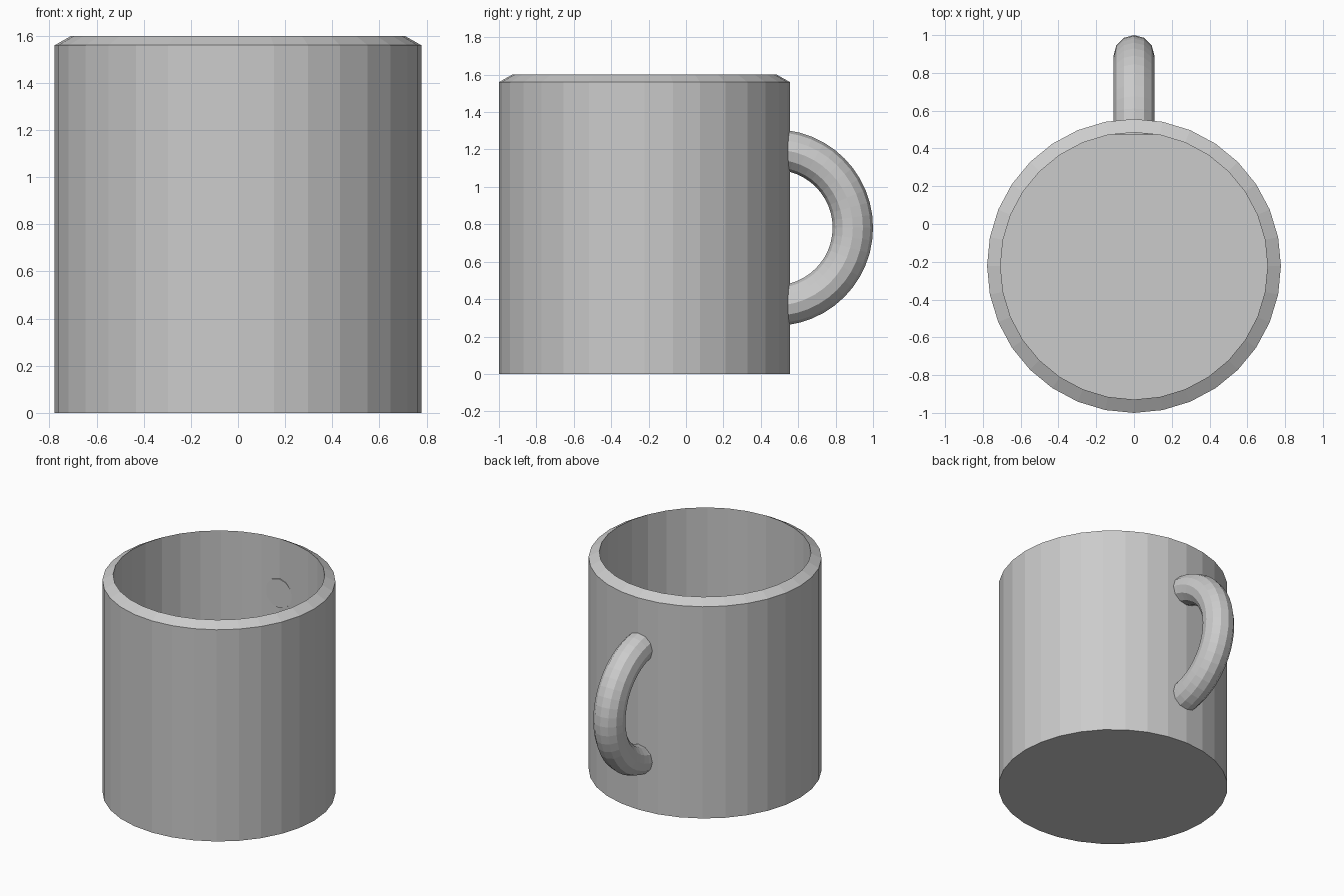
import bpy, bmesh
from math import sin, cos, pi

if "Cube" in bpy.data.objects:
    bpy.data.objects.remove(bpy.data.objects["Cube"])

BODY_Y = -0.222
HANDLE_Y, HANDLE_Z = 0.475, 0.782


def add_object(name, bm):
    bmesh.ops.recalc_face_normals(bm, faces=bm.faces[:])
    mesh = bpy.data.meshes.new(name)
    bm.to_mesh(mesh)
    bm.free()
    obj = bpy.data.objects.new(name, mesh)
    bpy.context.collection.objects.link(obj)
    return obj


def skin_rings(bm, rings):
    """Bridge successive closed rings with quads and cap both ends."""
    loops = [[bm.verts.new(p) for p in ring] for ring in rings]
    n = len(loops[0])
    for a, b in zip(loops, loops[1:]):
        for i in range(n):
            j = (i + 1) % n
            bm.faces.new((a[i], a[j], b[j], b[i]))
    bm.faces.new(loops[0])
    bm.faces.new(loops[-1])


# Cup body: outer wall, sloped rim, inner wall and floor
profile = [(0.778, 0.0), (0.778, 1.56), (0.707, 1.60), (0.707, 0.07)]
sides = 32
bm = bmesh.new()
skin_rings(bm, [[(r * cos(2 * pi * i / sides), BODY_Y + r * sin(2 * pi * i / sides), z)
                 for i in range(sides)] for r, z in profile])
add_object("cup_body", bm)

# Handle: half ring whose ends poke just through the cup wall
steps, tube_sides = 24, 12
major, minor = 0.417, 0.108
rings = []
for s in range(steps + 1):
    a = -pi / 2 + pi * s / steps
    ring = []
    for k in range(tube_sides):
        t = 2 * pi * k / tube_sides
        d = major + minor * cos(t)
        ring.append((minor * sin(t), HANDLE_Y + d * cos(a), HANDLE_Z + d * sin(a)))
    rings.append(ring)
bm = bmesh.new()
skin_rings(bm, rings)
add_object("handle", bm)
